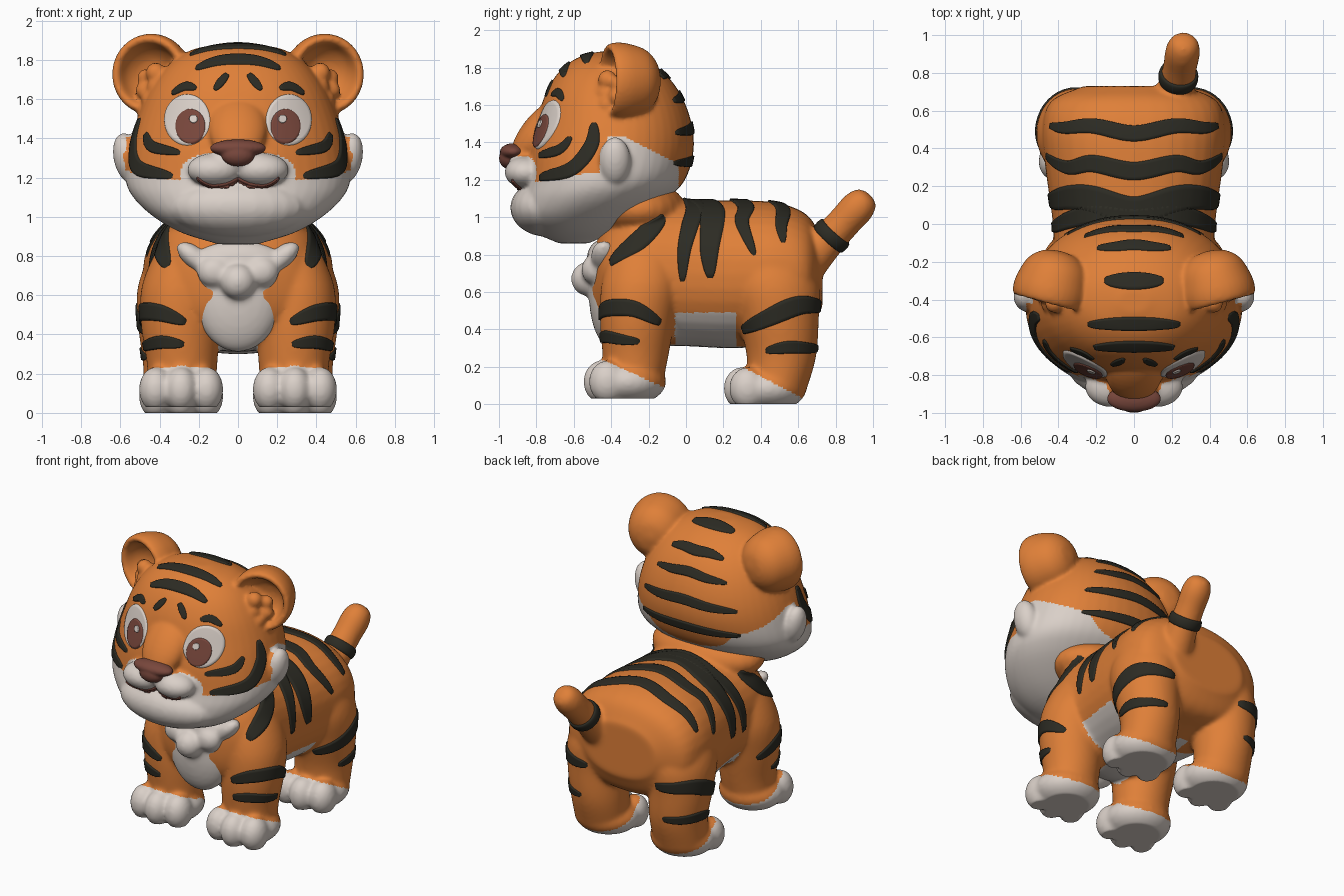
import bpy, bmesh, math
from mathutils import Vector, Matrix
from mathutils.bvhtree import BVHTree

if "Cube" in bpy.data.objects:
    bpy.data.objects.remove(bpy.data.objects["Cube"])


def material(name, r, g, b):
    m = bpy.data.materials.new(name)
    m.diffuse_color = (r, g, b, 1)
    m.use_nodes = True
    m.node_tree.nodes["Principled BSDF"].inputs["Base Color"].default_value = m.diffuse_color
    return m


ORANGE = material("orange fur", 0.74, 0.215, 0.04)
WHITE = material("cream fur", 0.70, 0.63, 0.58)
DARK = material("dark stripe", 0.025, 0.024, 0.017)
BROWN = material("nose brown", 0.19, 0.063, 0.045)
FLIP = Matrix.Scale(-1, 4, (1, 0, 0))
SIDES = (Matrix(), FLIP)


def spline(pts, n):
    p = [Vector(q) for q in pts]
    p = [p[0] * 2 - p[1]] + p + [p[-1] * 2 - p[-2]]
    out = []
    for i in range(1, len(p) - 2):
        a, b, c, d = p[i - 1:i + 3]
        for k in range(n):
            t = k / n
            out.append((b * 2 + (c - a) * t + (a * 2 - b * 5 + c * 4 - d) * t ** 2
                        + (b * 3 - a - c * 3 + d) * t ** 3) * 0.5)
    return out + [p[-2]]


def loft(bm, rings, axis='z', mat=Matrix(), p=2.0, n=36):
    """Closed tube through rings (x, y, z, radius_a, radius_b)."""
    loops = []
    for x, y, z, ra, rb in spline(rings, 5):
        loop = []
        for k in range(n):
            c, s = math.cos(k * math.tau / n), math.sin(k * math.tau / n)
            a = max(ra, .005) * math.copysign(abs(c) ** (2 / p), c)
            b = max(rb, .005) * math.copysign(abs(s) ** (2 / p), s)
            co = Vector((x + a, y + b, z) if axis == 'z' else (x + a, y, z + b))
            loop.append(bm.verts.new(mat @ co))
        loops.append(loop)
    for A, B in zip(loops, loops[1:]):
        for k in range(n):
            bm.faces.new((A[k], A[(k + 1) % n], B[(k + 1) % n], B[k]))
    bm.faces.new(loops[0][::-1])
    bm.faces.new(loops[-1])


def ball(bm, c, r, rot=Matrix(), side=Matrix()):
    m = side @ Matrix.Translation(c) @ rot @ Matrix.Diagonal((*r, 1))
    bmesh.ops.create_uvsphere(bm, u_segments=24, v_segments=16, radius=1, matrix=m)


def finish(name, bm, mats, voxel=0, smooth=0, rule=None):
    bmesh.ops.recalc_face_normals(bm, faces=bm.faces) if voxel or rule else None
    me = bpy.data.meshes.new(name)
    bm.to_mesh(me)
    bm.free()
    ob = bpy.data.objects.new(name, me)
    bpy.context.collection.objects.link(ob)
    if voxel:
        rm = ob.modifiers.new("fuse", 'REMESH')
        rm.mode, rm.voxel_size = 'VOXEL', voxel
        sm = ob.modifiers.new("soften", 'SMOOTH')
        sm.factor, sm.iterations = 0.5, smooth
        dg = bpy.context.evaluated_depsgraph_get()
        dg.update()
        ob.data = bpy.data.meshes.new_from_object(ob.evaluated_get(dg))
        ob.modifiers.clear()
        ob.data.name = name
    ob.data.materials.clear()
    for m in mats:
        ob.data.materials.append(m)
    for f in ob.data.polygons:
        f.use_smooth = True
        f.material_index = int(rule(*f.center)) if rule else 0
    return ob


def surface(ob):
    return BVHTree.FromPolygons([v.co for v in ob.data.vertices],
                                [tuple(f.vertices) for f in ob.data.polygons])


def hit(bvh, view, a, b, s):
    """Point on a surface, aimed from the side, top, front or back view."""
    o, d = {'s': ((3 * s, a, b), (-s, 0, 0)), 't': ((a * s, b, 3), (0, 0, -1)),
            'f': ((a * s, -3, b), (0, 1, 0)), 'b': ((a * s, 3, b), (0, -1, 0))}[view]
    co = bvh.ray_cast(Vector(o), Vector(d))[0]
    return co if co else bvh.find_nearest(Vector(o))[0]


def stripe(bm, bvh, pts, w, s=1, across=False):
    """Thin tapered plate hugging the surface along a path."""
    path = [hit(bvh, *p, s) for p in pts]
    if across:
        path = [Vector((-p.x, p.y, p.z)) for p in path[:0:-1]] + path
    path = [bvh.find_nearest(p)[:2] for p in spline(path, 9)]
    n, rows = len(path) - 1, []
    for i, (co, nor) in enumerate(path):
        tan = path[min(i + 1, n)][0] - path[max(i - 1, 0)][0]
        out = nor.cross(tan).normalized()
        half = w / 2 * max(math.sin(math.pi * i / n), 0.01) ** 0.42
        row = []
        for t in (-1, -.88, -.6, -.3, 0, .3, .6, .88, 1):
            q, qn = bvh.find_nearest(co + out * half * t)[:2]
            h = -.004 if abs(t) == 1 or i in (0, n) else .009
            row.append(bm.verts.new(q + qn * h))
        rows.append(row)
    for A, B in zip(rows, rows[1:]):
        for j in range(8):
            bm.faces.new((A[j], B[j], B[j + 1], A[j + 1]))


def disc(bm, bvh, cx, cz, rx, rz, h):
    """Oval plate hugging the face, aimed from the front."""
    rows = []
    for r in (.02, .25, .5, .7, .85, .95, 1):
        row = []
        for k in range(36):
            a = k * math.tau / 36
            co = hit(bvh, 'f', cx + r * rx * math.cos(a), cz + r * rz * math.sin(a), 1)
            nor = bvh.find_nearest(co)[1]
            row.append(bm.verts.new(co + nor * (h if r < 1 else h - .01)))
        rows.append(row)
    for A, B in zip(rows, rows[1:]):
        for k in range(36):
            m = (k + 1) % 36
            bm.faces.new((A[k], B[k], B[m], A[m]))
    bm.faces.new(rows[0])


# Body: torso, neck, legs, paws and tail fused together
bm = bmesh.new()
loft(bm, [(0, -.5, .66, .14, .17), (0, -.42, .68, .33, .28), (0, -.25, .71, .42, .39),
          (0, 0, .70, .43, .39), (0, .3, .695, .47, .395), (0, .5, .71, .485, .365),
          (0, .65, .70, .44, .31), (0, .73, .70, .27, .18)], 'y', p=2.2)
ball(bm, (0, -.25, 1.04), (.4, .25, .16))
for m in SIDES:
    loft(bm, [(.29, -.28, .08, .17, .15), (.285, -.27, .25, .18, .175), (.295, -.26, .45, .2, .2),
              (.3, -.24, .65, .19, .21), (.25, -.22, .85, .15, .17), (.2, -.2, .95, .08, .08)], mat=m)
    loft(bm, [(.3, .48, .06, .18, .16), (.3, .51, .25, .185, .185), (.31, .495, .45, .2, .215),
              (.3, .47, .65, .21, .24), (.26, .45, .85, .16, .17), (.2, .43, .95, .08, .08)], mat=m)
    for y, z in ((-.31, .12), (.44, .085)):
        ball(bm, (.29, y, z), (.215, .205, .125), side=m)
        for x, dy in ((.16, -.11), (.29, -.14), (.42, -.11)):
            ball(bm, (x, y + dy, z), (.086, .1, .115), side=m)
TAIL = (Matrix.Translation((.215, .668, .78)) @ Matrix.Rotation(math.radians(-10), 4, 'Z')
        @ Matrix.Rotation(math.radians(-43), 4, 'X'))
loft(bm, [(0, 0, z, r, r) for z, r in ((-.1, .12), (.1, .098), (.25, .09), (.37, .092), (.44, .07),
                                       (.465, .03))], mat=TAIL)


def body_rule(x, y, z):
    paw = z < (.23 - .45 * (y + .43) if y < .1 else .2 - .52 * (y - .3))
    belly = z < .49 and (-.06 < y < .27 or (abs(x) < .1 and y < .4))
    return paw or belly


body = finish("body", bm, [ORANGE, WHITE], .0125, 14, body_rule)
for v in body.data.vertices:
    v.co.z = max(v.co.z, .03 if v.co.y < .1 else 0)

# Chest bib with tufts
bm = bmesh.new()
ball(bm, (0, -.41, .6), (.225, .11, .29))
ball(bm, (0, -.45, .78), (.23, .08, .1))
ball(bm, (0, -.53, .67), (.09, .085, .09))
for m in SIDES:
    ball(bm, (.22, -.44, .79), (.115, .07, .055), Matrix.Rotation(math.radians(-40), 4, 'Y'), m)
    ball(bm, (.12, -.49, .72), (.09, .07, .08), side=m)
finish("chest_bib", bm, [WHITE], .0125, 14)

# Tail ring
bm = bmesh.new()
loft(bm, [(0, 0, z, r, r) for z, r in ((.13, .08), (.135, .1), (.165, .106), (.195, .1), (.2, .08))],
     mat=TAIL)
finish("tail_ring", bm, [DARK], rule=lambda *c: 0)

# Head: skull, muzzle, cheek tufts and cupped ears fused together
bm = bmesh.new()
loft(bm, [(0, -.6, .86, .1, .08), (0, -.6, .92, .29, .21), (0, -.565, 1.0, .43, .32),
          (0, -.49, 1.1, .535, .39), (0, -.43, 1.2, .575, .425), (0, -.4, 1.35, .555, .44),
          (0, -.385, 1.5, .515, .415), (0, -.39, 1.65, .45, .365), (0, -.4, 1.77, .36, .285),
          (0, -.41, 1.85, .24, .175), (0, -.41, 1.885, .08, .06)], p=2.15, n=48)
ball(bm, (0, -.79, 1.455), (.15, .09, .21), Matrix.Rotation(math.radians(-38), 4, 'X'))
ball(bm, (0, -.74, 1.05), (.36, .2, .155))
ball(bm, (0, -.88, 1.31), (.13, .08, .08))
for m in SIDES:
    ball(bm, (.12, -.86, 1.24), (.14, .11, .085), side=m)
    ball(bm, (.565, -.38, 1.3), (.07, .085, .13), Matrix.Rotation(math.radians(12), 4, 'Y'), m)
    ear = m @ Matrix.Translation((.42, -.28, 1.727)) @ Matrix.Rotation(math.radians(15), 4, 'Z')
    loft(bm, [(0, y, 0, r, r * 1.03) for y, r in ((.14, .02), (.12, .1), (.06, .165), (-.04, .197),
         (-.11, .2), (-.145, .185), (-.135, .158), (-.07, .13), (-.02, .08), (0, .02))], 'y', ear)
    for x, y, z, r in ((.445, -.42, 1.6, .05), (.41, -.43, 1.66, .055), (.42, -.42, 1.735, .052),
                       (.475, -.37, 1.645, .048), (.47, -.36, 1.71, .045)):
        ball(bm, (x, y, z), (r, r, r), side=m)


def head_rule(x, y, z):
    x = abs(x)
    if y > -.04:
        return False
    if y > -.46:
        return z < min(1.43 - .5 * (y + .33), 1.43) and (y > -.42 or x > .57 or z < 1.23)
    lobe = y < -.8 and ((x - .13) / .165) ** 2 + ((z - 1.22) / .105) ** 2 < 1
    return lobe or z < 1.17 + .06 * (x / .55) ** 2 or (y < -.8 and x < .13 and z < 1.27)


head = finish("head", bm, [ORANGE, WHITE], .0115, 9, head_rule)
face, torso = surface(head), surface(body)

# Nose
bm = bmesh.new()
ball(bm, (0, -.925, 1.35), (.145, .07, .045))
ball(bm, (0, -.945, 1.315), (.085, .055, .058))
finish("nose", bm, [BROWN], .008, 4)

# Mouth line
bm = bmesh.new()
stripe(bm, face, [('f', 0, 1.19), ('f', .07, 1.16), ('f', .14, 1.16), ('f', .21, 1.205)], .05, across=True)
finish("mouth", bm, [BROWN])

# Eyes: whites, irises and highlights
for name, mat, cx, cz, rx, rz, h in (("eye_white", WHITE, .26, 1.495, .118, .132, .008),
                                     ("iris", BROWN, .24, 1.46, .077, .09, .014),
                                     ("eye_highlight", WHITE, .222, 1.495, .021, .021, .021)):
    bm = bmesh.new()
    for s in (1, -1):
        disc(bm, face, cx * s, cz, rx, rz, h)
    finish(name, bm, [mat])

# Head stripes: bands across the middle, then mirrored face marks
bm = bmesh.new()
for v, a, b, c, w in (('t', .22, -.65, -.65, .08), ('t', .25, -.53, -.53, .08), ('t', .16, -.3, -.3, .1),
                      ('t', .2, -.13, -.11, .075), ('b', .27, 1.62, 1.65, .065), ('b', .36, 1.45, 1.48, .07),
                      ('b', .38, 1.29, 1.3, .065)):
    stripe(bm, face, [(v, 0, c), (v, a / 2, (b + c) / 2), (v, a, b)], w, across=True)
for s in (1, -1):
    stripe(bm, face, [('f', .05, 1.73), ('f', .085, 1.69), ('f', .12, 1.645)], .045, s)
    stripe(bm, face, [('f', .21, 1.655), ('f', .27, 1.665), ('f', .34, 1.625)], .05, s)
    stripe(bm, face, [('s', -.49, 1.51), ('s', -.51, 1.38), ('s', -.62, 1.255), ('s', -.79, 1.205)], .09, s)
    stripe(bm, face, [('s', -.61, 1.43), ('s', -.68, 1.36), ('s', -.79, 1.325)], .06, s)
finish("head_stripes", bm, [DARK])

# Body stripes: saddle bands over the back, then shoulder and leg stripes
bm = bmesh.new()
for pts, w in (([('t', 0, .03), ('t', .22, .05), ('s', .02, .95), ('s', -.01, .82), ('s', -.02, .65)], .11),
               ([('t', 0, .07), ('t', .22, .13), ('s', .14, .97), ('s', .125, .82), ('s', .13, .67)], .155),
               ([('t', 0, .28), ('t', .22, .32), ('s', .3, .97), ('s', .37, .79)], .1),
               ([('t', 0, .48), ('t', .22, .52), ('s', .51, .96), ('s', .52, .86)], .09)):
    stripe(bm, torso, pts, w, across=True)
for s in (1, -1):
    for pts, w in (([('s', -.11, 1.01), ('s', -.25, .88), ('s', -.41, .74)], .12),
                   ([('f', .26, .46), ('f', .4, .51), ('s', -.28, .51), ('s', -.13, .43)], .095),
                   ([('f', .27, .35), ('f', .4, .36), ('s', -.24, .335)], .07),
                   ([('s', .3, .39), ('s', .48, .48), ('s', .62, .53), ('b', .25, .52)], .11),
                   ([('s', .42, .285), ('s', .56, .305), ('b', .3, .3)], .07)):
        stripe(bm, torso, pts, w, s)
finish("body_stripes", bm, [DARK])
